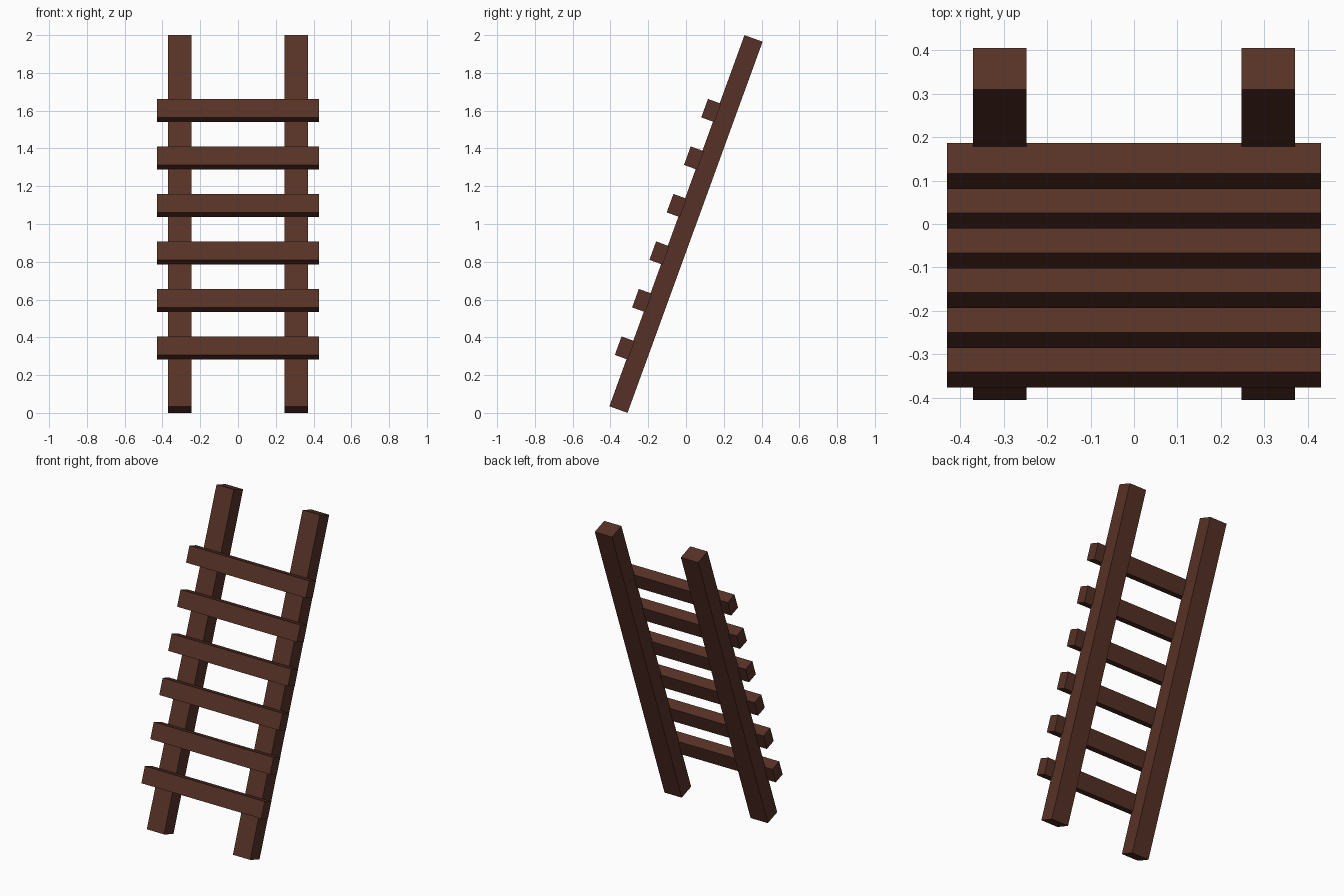
import bpy, math
from mathutils import Matrix, Vector

if "Cube" in bpy.data.objects:
    bpy.data.objects.remove(bpy.data.objects["Cube"])

LEAN = Matrix.Translation((0, 0, 1)) @ Matrix.Rotation(math.radians(-20), 4, 'X')

wood = bpy.data.materials.new("dark brown wood")
wood.diffuse_color = (0.095, 0.031, 0.020, 1)
wood.use_nodes = True
wood.node_tree.nodes["Principled BSDF"].inputs["Base Color"].default_value = wood.diffuse_color


def plank(name, loc, size):
    """Box placed in the ladder's own upright frame, then leaned back."""
    bpy.ops.mesh.primitive_cube_add(size=1)
    ob = bpy.context.object
    ob.name = name
    ob.data.transform(LEAN @ Matrix.Translation(loc) @ Matrix.Diagonal(Vector((*size, 1))))
    ob.data.materials.append(wood)


# Two side rails
for side, x in (("left", -0.309), ("right", 0.309)):
    plank("rail_" + side, (x, 0, 0), (0.124, 0.102, 2.091))

# Six rungs fixed to the front of the rails
for i in range(6):
    plank(f"rung_{i + 1}", (0, -0.08, -0.728 + i * 0.2676), (0.86, 0.074, 0.104))
